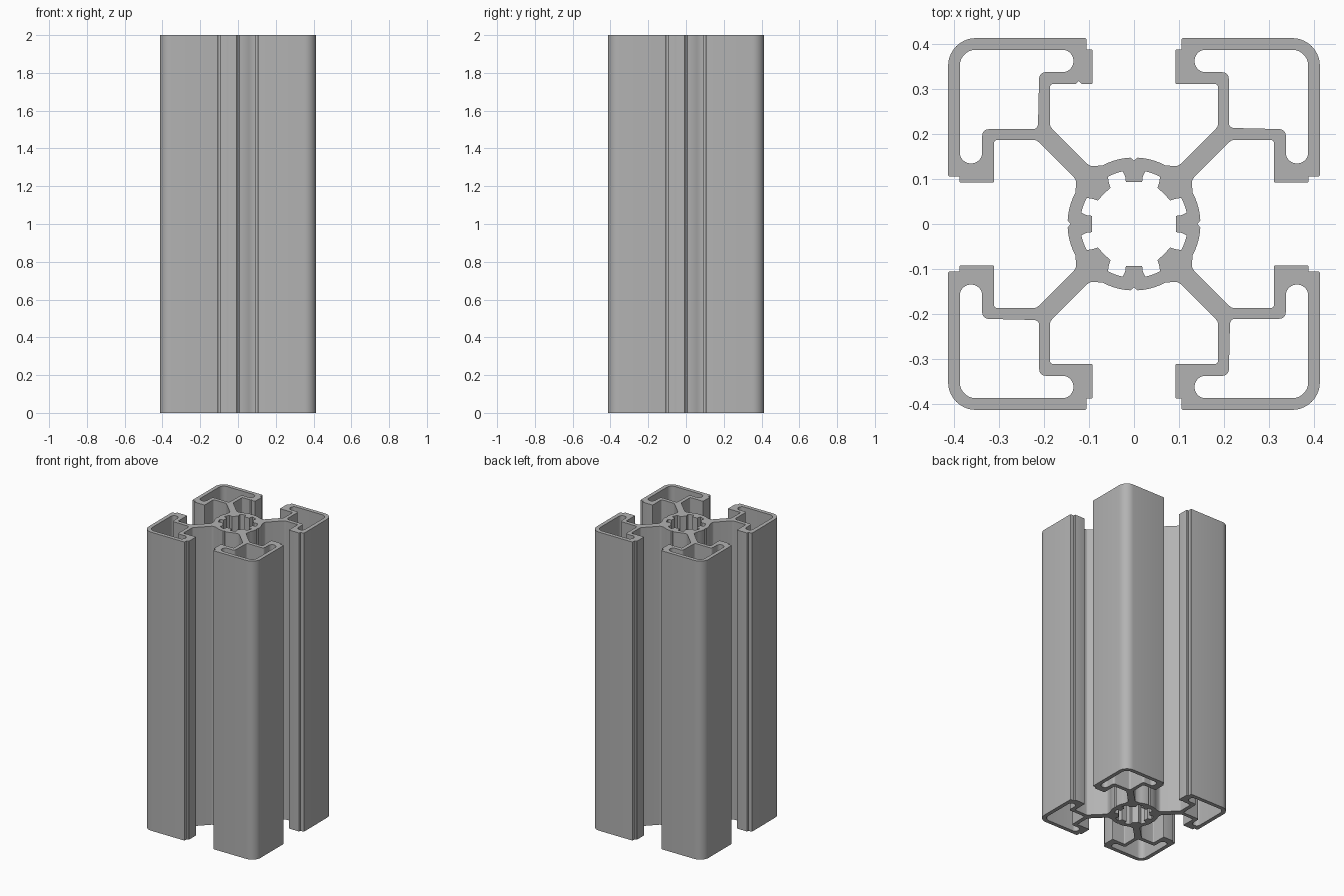
import bpy, bmesh, math
from mathutils import Vector

cube = bpy.data.objects.get("Cube")
if cube:
    bpy.data.objects.remove(cube, do_unlink=True)

LENGTH = 2.0
HALF = 0.414


def polar(radius, degrees):
    """Corner point measured clockwise from +y."""
    a = math.radians(degrees)
    return (radius * math.sin(a), radius * math.cos(a), 0)


def fillet(corners):
    """Turn closed (x, y, radius) corners into a rounded outline."""
    out = []
    for i, (x, y, r) in enumerate(corners):
        p = Vector((x, y))
        if r == 0:
            out.append(p)
            continue
        a = (Vector(corners[i - 1][:2]) - p).normalized()
        b = (Vector(corners[(i + 1) % len(corners)][:2]) - p).normalized()
        half = a.angle(b) / 2
        centre = p + (a + b).normalized() * (r / math.sin(half))
        start = p + a * (r / math.tan(half)) - centre
        end = p + b * (r / math.tan(half)) - centre
        sweep = math.pi - 2 * half
        steps = 10 if r > 0.02 else 5
        for k in range(steps + 1):
            t = k / steps
            out.append(centre + (start * math.sin((1 - t) * sweep)
                                 + end * math.sin(t * sweep)) / math.sin(sweep))
    return out


def mirrored(half):
    """Continue a half outline across the x = y diagonal."""
    return half + [(y, x, r) for x, y, r in reversed(half)]


def turned(corners, quarter):
    """Rotate corners clockwise by quarter turns."""
    for _ in range(quarter):
        corners = [(y, -x, r) for x, y, r in corners]
    return corners


# Outer outline: hub ring, diagonal arm, slot lip, rounded outside corner
half = [(0, 0.141, 0)] + [polar(0.148, d) for d in (3, 8, 13, 18, 23, 28)]
half += [
    (0.098, 0.128, 0.018),
    (0.187, 0.217, 0.015),
    (0.187, 0.312, 0.007),
    (0.092, 0.312, 0.003),
    (0.092, 0.389, 0.004),
    (0.106, 0.389, 0),
    (0.106, HALF, 0.003),
]
quadrant = mirrored(half)
quadrant.insert(len(half), (HALF, HALF, 0.062))
quadrant.pop()
outer = []
for q in range(4):
    corners = list(quadrant)
    if q == 3:
        # Small marking groove under one lip
        at = corners.index((0.312, 0.092, 0.003)) + 1
        corners[at:at] = [(0.312, 0.117, 0), (0.318, 0.123, 0), (0.312, 0.129, 0)]
    outer += turned(corners, q)

# Corner chamber with rounded pockets behind the lips
chamber_half = [
    (0.211, 0.214, 0.012),
    (0.211, 0.338, 0.014),
    (0.135, 0.338, 0.0245),
    (0.135, 0.388, 0.0245),
]
chamber = chamber_half + [(0.388, 0.388, 0.036)]
chamber += [(y, x, r) for x, y, r in reversed(chamber_half[1:])]

# Hub bore with eight inward teeth
bore = []
for q in range(4):
    bore_half = [polar(0.095, 11), polar(0.107, 10.5)]
    bore_half += [polar(0.12, d) for d in (12, 18, 24, 29)]
    bore_half += [polar(0.107, 31.5), polar(0.096, 33), polar(0.095, 39)]
    bore += turned(mirrored(bore_half), q)

outlines = [outer, bore] + [turned(chamber, q) for q in range(4)]

# Extruded rail
curve = bpy.data.curves.new("slotted_rail", "CURVE")
curve.dimensions = "2D"
curve.fill_mode = "BOTH"
curve.extrude = LENGTH / 2
for corners in outlines:
    pts = fillet(corners)
    spline = curve.splines.new("POLY")
    spline.points.add(len(pts) - 1)
    for sp, p in zip(spline.points, pts):
        sp.co = (p.x, p.y, 0, 1)
    spline.use_cyclic_u = True
rail = bpy.data.objects.new("slotted_rail", curve)
bpy.context.collection.objects.link(rail)
for ob in bpy.context.selected_objects:
    ob.select_set(False)
rail.select_set(True)
bpy.context.view_layer.objects.active = rail
bpy.ops.object.convert(target="MESH")
rail = bpy.context.object

# Weld caps to walls and stand the rail on the floor
bm = bmesh.new()
bm.from_mesh(rail.data)
bmesh.ops.remove_doubles(bm, verts=bm.verts, dist=0.0001)
bmesh.ops.translate(bm, verts=bm.verts, vec=(0, 0, LENGTH / 2))
bmesh.ops.recalc_face_normals(bm, faces=bm.faces)
bm.to_mesh(rail.data)
bm.free()
bpy.ops.object.shade_smooth_by_angle(angle=math.radians(25))

# Plain aluminium grey
grey = bpy.data.materials.new("aluminium_grey")
grey.use_nodes = True
colour = (0.45, 0.45, 0.45, 1)
grey.diffuse_color = colour
grey.node_tree.nodes["Principled BSDF"].inputs["Base Color"].default_value = colour
rail.data.materials.clear()
rail.data.materials.append(grey)
